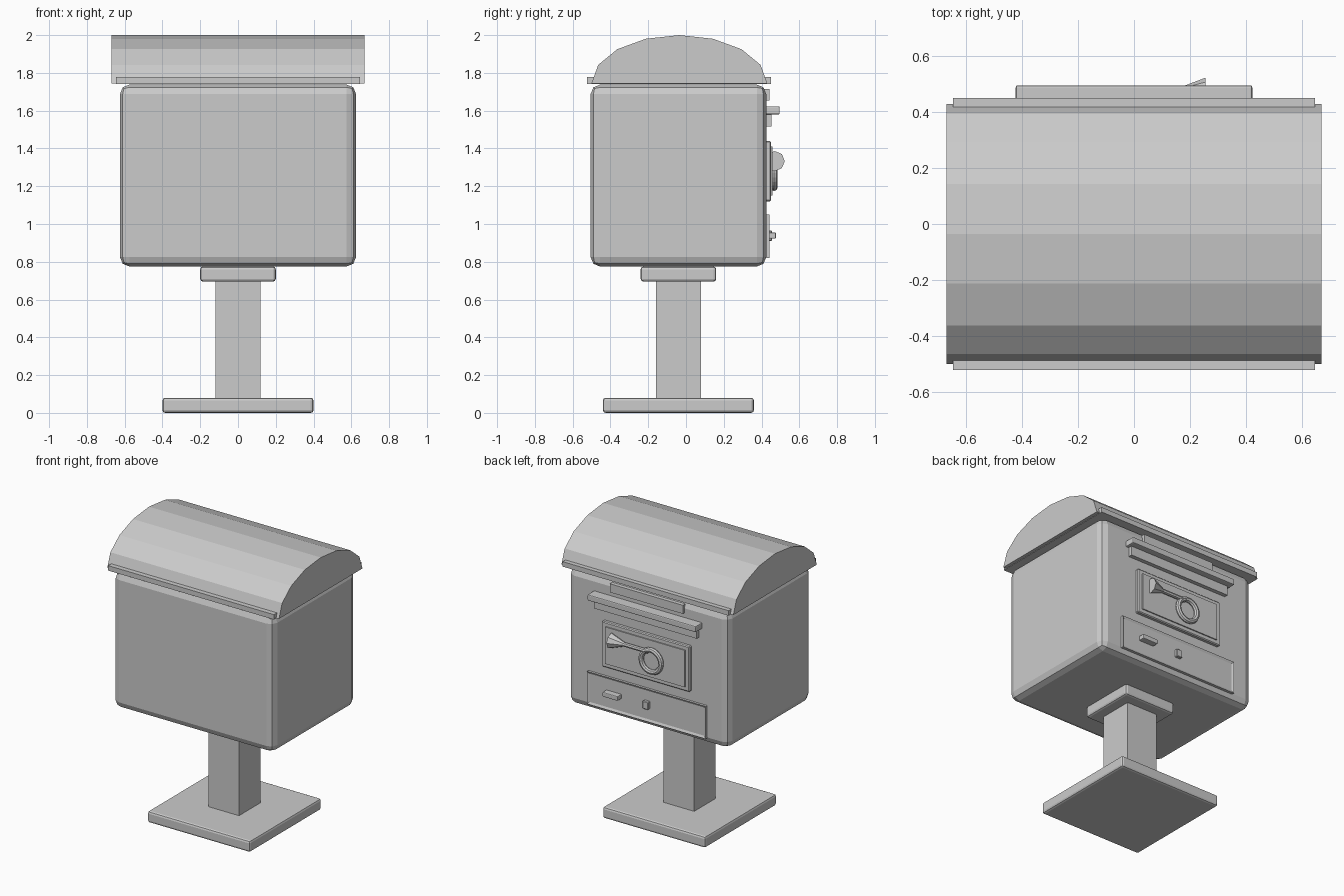
import bpy, bmesh, math
from mathutils import Matrix

if "Cube" in bpy.data.objects:
    bpy.data.objects.remove(bpy.data.objects["Cube"])

grey = bpy.data.materials.new("light_grey")
grey.diffuse_color = (0.6, 0.6, 0.6, 1)
grey.use_nodes = True
grey.node_tree.nodes["Principled BSDF"].inputs["Base Color"].default_value = grey.diffuse_color


def finish(name, bm):
    bmesh.ops.recalc_face_normals(bm, faces=bm.faces[:])
    me = bpy.data.meshes.new(name)
    bm.to_mesh(me)
    bm.free()
    me.materials.append(grey)
    ob = bpy.data.objects.new(name, me)
    bpy.context.collection.objects.link(ob)
    return ob


def box(name, x, y, z, bevel=0, segs=2, recess=None):
    """Box from (min, max) pairs; recess = (inset, depth) of the +y face."""
    bm = bmesh.new()
    bmesh.ops.create_cube(bm, size=1)
    for v in bm.verts:
        v.co = [r[0] if c < 0 else r[1] for c, r in zip(v.co, (x, y, z))]
    if bevel:
        bmesh.ops.bevel(bm, geom=bm.edges[:], offset=bevel, segments=segs,
                        profile=0.5, affect='EDGES')
    if recess:
        bm.normal_update()
        face = max((f for f in bm.faces if f.normal.y > 0.9), key=lambda f: f.calc_area())
        bmesh.ops.inset_region(bm, faces=[face], thickness=recess[0])
        bmesh.ops.translate(bm, verts=face.verts[:], vec=(0, -recess[1], 0))
    return finish(name, bm)


# Stand
box("base_plate", (-.4, .4), (-.44, .36), (0, .08), .015)
box("post", (-.12, .12), (-.16, .08), (.07, .71))
box("post_collar", (-.2, .2), (-.24, .16), (.695, .775), .015)

# Body and rim under the roof
box("body", (-.625, .625), (-.505, .425), (.775, 1.738), .05)
box("roof_rim", (-.647, .647), (-.523, .45), (1.742, 1.777))

# Roof: half ellipse with eight facets
bm = bmesh.new()
arc = [(-.035 + .465 * math.cos(math.pi * i / 8), 1.745 + .255 * math.sin(math.pi * i / 8))
       for i in range(9)]
face = bm.faces.new([bm.verts.new((-.67, y, z)) for y, z in arc])
ext = bmesh.ops.extrude_face_region(bm, geom=[face])
bmesh.ops.translate(bm, vec=(1.34, 0, 0),
                    verts=[g for g in ext["geom"] if isinstance(g, bmesh.types.BMVert)])
finish("roof", bm)

# Mail slot with hood
box("slot_plate", (-.285, .285), (.41, .442), (1.655, 1.715))
box("slot_hood", (-.423, .423), (.41, .496), (1.58, 1.623), .007)
box("slot_lip", (-.4, .4), (.41, .453), (1.515, 1.59))

# Emblem panel
box("emblem_panel", (-.342, .342), (.41, .45), (1.12, 1.44), .006, 1)
box("emblem_panel_face", (-.31, .31), (.44, .458), (1.15, 1.41))

# Collection door
box("door", (-.463, .463), (.41, .442), (.82, 1.05), recess=(.022, .008))
box("door_handle", (.2, .32), (.425, .476), (.922, .955), .006)
box("door_lock", (-.022, .022), (.425, .455), (.91, .965), .004, 1)

# Horn emblem: ring, tube and flared bell
bpy.ops.mesh.primitive_torus_add(major_segments=24, minor_segments=8,
                                 major_radius=.077, minor_radius=.018,
                                 location=(-.055, .467, 1.27),
                                 rotation=(math.pi / 2, 0, 0))
ring = bpy.context.object
ring.name = "horn_ring"
ring.data.materials.append(grey)


def cone(name, x0, x1, r0, r1):
    bm = bmesh.new()
    m = Matrix.Translation(((x0 + x1) / 2, .47, 1.333)) @ Matrix.Rotation(math.pi / 2, 4, 'Y')
    bmesh.ops.create_cone(bm, cap_ends=True, segments=8, radius1=r0, radius2=r1,
                          depth=x1 - x0, matrix=m)
    finish(name, bm)


cone("horn_tube", -.03, .16, .015, .015)
cone("horn_bell", .155, .255, .015, .053)
